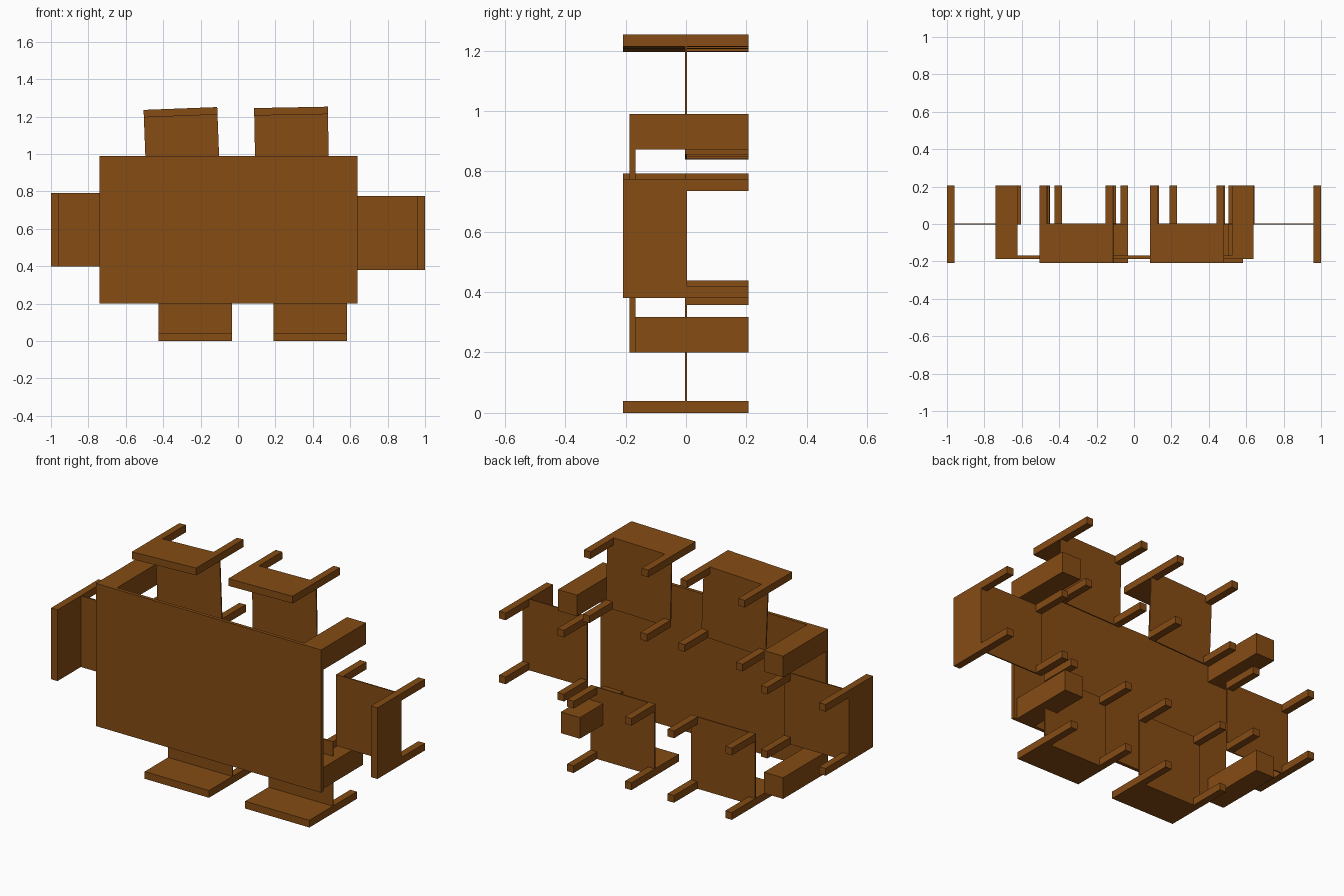
import bpy
from math import radians
from mathutils import Matrix

if "Cube" in bpy.data.objects:
    bpy.data.objects.remove(bpy.data.objects["Cube"])

wood = bpy.data.materials.new("brown_wood")
wood.diffuse_color = (0.235, 0.072, 0.007, 1)
wood.use_nodes = True
wood.node_tree.nodes["Principled BSDF"].inputs["Base Color"].default_value = wood.diffuse_color


def box(name, x, y, z, frame=Matrix()):
    """Box from (min, max) ranges, placed by a frame matrix."""
    bpy.ops.mesh.primitive_cube_add(size=1)
    ob = bpy.context.object
    ob.name = name
    ranges = (x, y, z)
    size = [b - a for a, b in ranges]
    mid = [(a + b) / 2 for a, b in ranges]
    ob.data.transform(Matrix.Translation(mid) @ Matrix.Diagonal((*size, 1)))
    ob.matrix_world = frame
    ob.data.materials.append(wood)


# Table lying on its side: top faces the front, legs point back
box("table_top", (-0.74, 0.64), (-0.187, -0.168), (0.2, 0.99))
LEG = 0.117
for x, z in ((-0.74, 0.2), (-0.74, 0.873), (0.505, 0.2), (0.523, 0.873)):
    box("table_leg", (x, x + LEG), (-0.168, 0.207), (z, z + LEG))

# Chair: backrest at the outer edge, thin seat reaching inward, four legs
W, D, T = 0.197, 0.397, 0.04


def chair(x, z, angle):
    frame = Matrix.Translation((x, 0, z)) @ Matrix.Rotation(radians(angle), 4, 'Y')
    box("chair_seat", (-W, W), (-0.0035, 0.0035), (0, D), frame)
    box("chair_back", (-W, W), (-0.208, 0.0035), (0, T), frame)
    for u in (-W, W - T):
        for v in (0, D - T):
            box("chair_leg", (u, u + T), (0, 0.207), (v, v + T), frame)


chair(-0.229, 0, 0)
chair(0.386, 0, 0)
chair(-0.308, 1.243, 180 - 2.2)
chair(0.283, 1.249, 180 - 1.1)
chair(-1.0, 0.595, 90)
chair(1.0, 0.577, -90)
